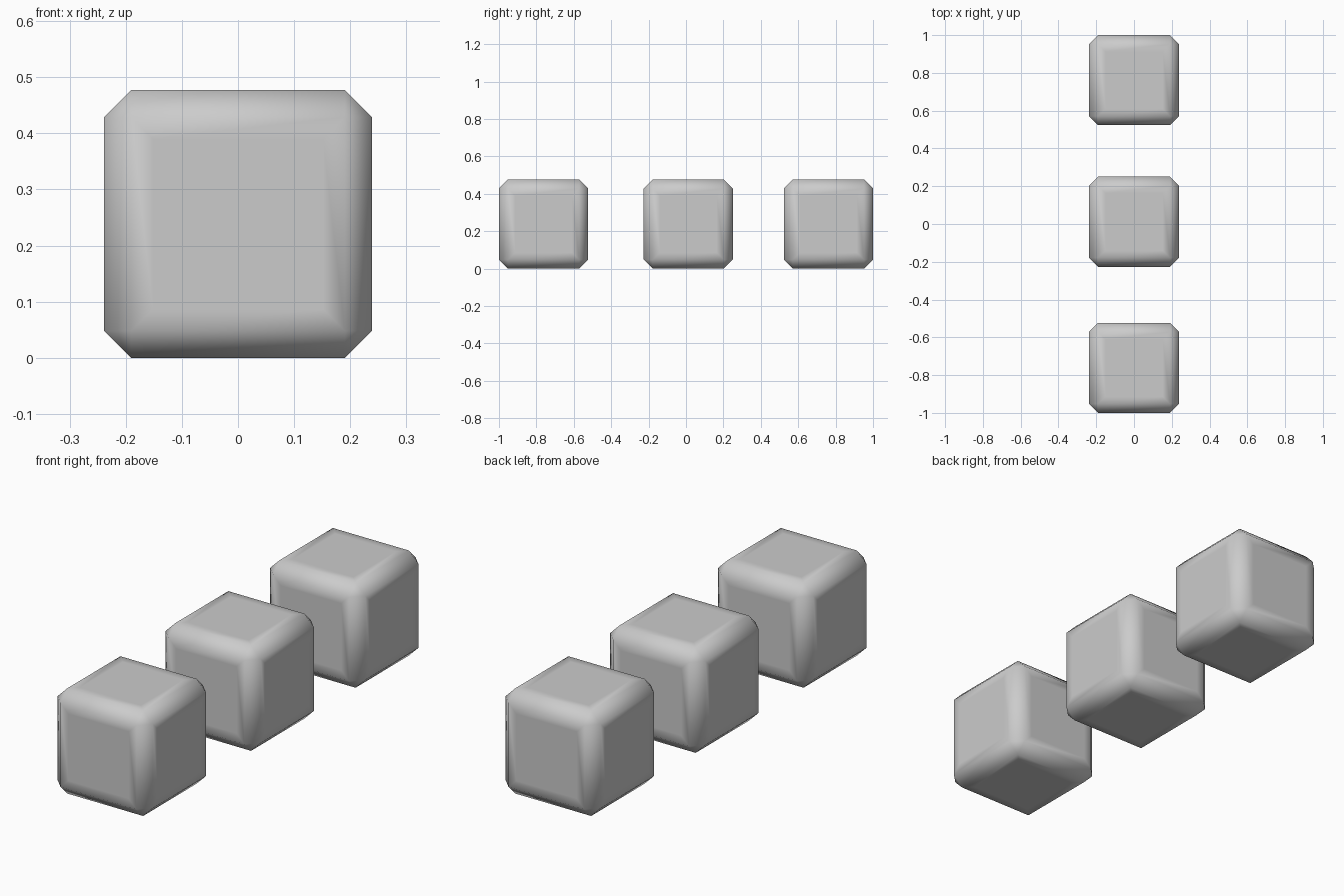
import bpy, bmesh

if "Cube" in bpy.data.objects:
    bpy.data.objects.remove(bpy.data.objects["Cube"])

SIZE = 0.477
BEVEL = 0.048


def rounded_block(name, y):
    bm = bmesh.new()
    bmesh.ops.create_cube(bm, size=SIZE)
    # chamfer every edge once
    bmesh.ops.bevel(bm, geom=bm.edges[:], offset=BEVEL, segments=1,
                    affect='EDGES', profile=0.5)
    # support loop keeps the centre of each side flat under smooth shading
    sides = [f for f in bm.faces if f.calc_area() > 0.1]
    bmesh.ops.inset_individual(bm, faces=sides, thickness=0.055)
    for f in bm.faces:
        f.smooth = True
    mesh = bpy.data.meshes.new(name)
    bm.to_mesh(mesh)
    bm.free()
    obj = bpy.data.objects.new(name, mesh)
    obj.location = (0, y, SIZE / 2)
    bpy.context.collection.objects.link(obj)


# row of three blocks from front to back
end = 1 - SIZE / 2
for name, y in (("front_block", -end), ("middle_block", 0.012), ("back_block", end)):
    rounded_block(name, y)
